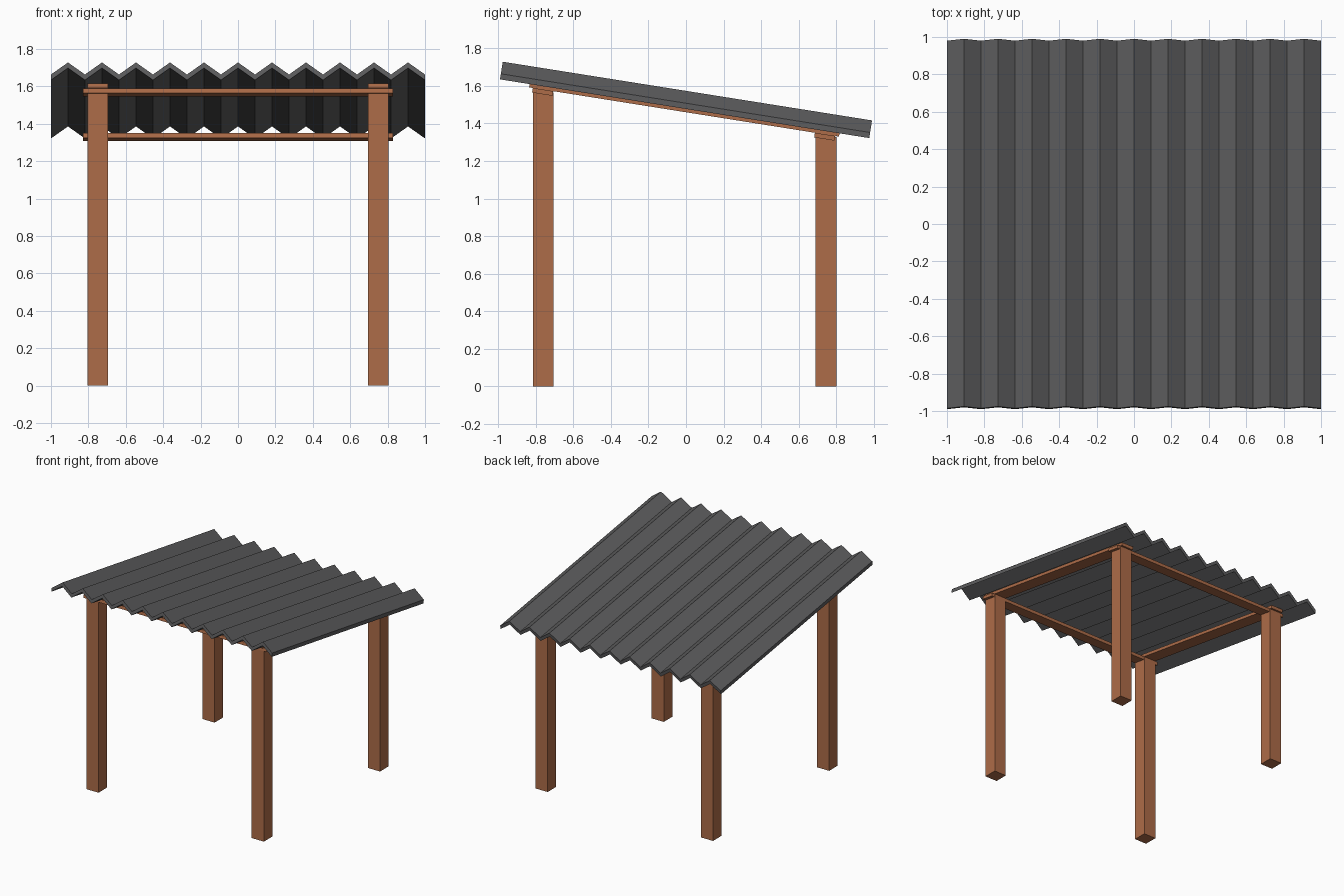
import bpy, bmesh, math
from mathutils import Matrix

if "Cube" in bpy.data.objects:
    bpy.data.objects.remove(bpy.data.objects["Cube"], do_unlink=True)


def make_material(name, color):
    mat = bpy.data.materials.new(name)
    mat.use_nodes = True
    mat.diffuse_color = color
    mat.node_tree.nodes["Principled BSDF"].inputs["Base Color"].default_value = color
    return mat


wood = make_material("warm_wood", (0.42, 0.15, 0.065, 1))
metal = make_material("dark_grey_metal", (0.11, 0.11, 0.113, 1))

# Shared tilt of the roof and the planks that carry it
TILT = Matrix.Translation((0, 0, 1.525)) @ Matrix.Rotation(math.radians(-9.03), 4, 'X')


def finish(name, bm, mat, matrix=Matrix()):
    bmesh.ops.recalc_face_normals(bm, faces=bm.faces)
    mesh = bpy.data.meshes.new(name)
    bm.to_mesh(mesh)
    bm.free()
    mesh.materials.append(mat)
    obj = bpy.data.objects.new(name, mesh)
    obj.matrix_world = matrix
    bpy.context.collection.objects.link(obj)


def box(name, size, center, mat, matrix=Matrix()):
    bm = bmesh.new()
    bmesh.ops.create_cube(bm, size=1)
    bmesh.ops.scale(bm, vec=size, verts=bm.verts)
    bmesh.ops.translate(bm, vec=center, verts=bm.verts)
    finish(name, bm, mat, matrix)


# Corrugated roof: zigzag strips with thickness, swept along the slope
RIDGES, HALF_LENGTH, HALF_HEIGHT, THICK = 11, 0.995, 0.0475, 0.03
bm = bmesh.new()
rings = []
for i in range(2 * RIDGES + 1):
    x = -1 + i / RIDGES
    top = HALF_HEIGHT if i % 2 else THICK - HALF_HEIGHT
    rings.append([bm.verts.new((x, y, z)) for y, z in (
        (-HALF_LENGTH, top), (HALF_LENGTH, top),
        (HALF_LENGTH, top - THICK), (-HALF_LENGTH, top - THICK))])
for a, b in zip(rings, rings[1:]):
    for k in range(4):
        n = (k + 1) % 4
        bm.faces.new((a[k], a[n], b[n], b[k]))
bm.faces.new(rings[0])
bm.faces.new(rings[-1])
finish("corrugated_roof", bm, metal, TILT)

# Flat planks: cross planks rest on the posts, side planks lie over them
WIDTH, PLANK = 0.11, 0.025
for label, s in (("front", -1), ("back", 1)):
    box(label + "_cross_plank", (1.66, WIDTH, PLANK), (0, s * 0.76, -0.0775), wood, TILT)
for label, s in (("right", -1), ("left", 1)):
    box(label + "_side_plank", (WIDTH, 1.67, PLANK), (s * 0.75, 0, -0.0525), wood, TILT)

# Square posts, taller at the front
for depth, y, height in (("front", -0.76, 1.565), ("back", 0.745, 1.328)):
    for side, s in (("right", -1), ("left", 1)):
        box(f"{depth}_{side}_post", (WIDTH, WIDTH, height),
            (s * 0.75, y, height / 2), wood)
